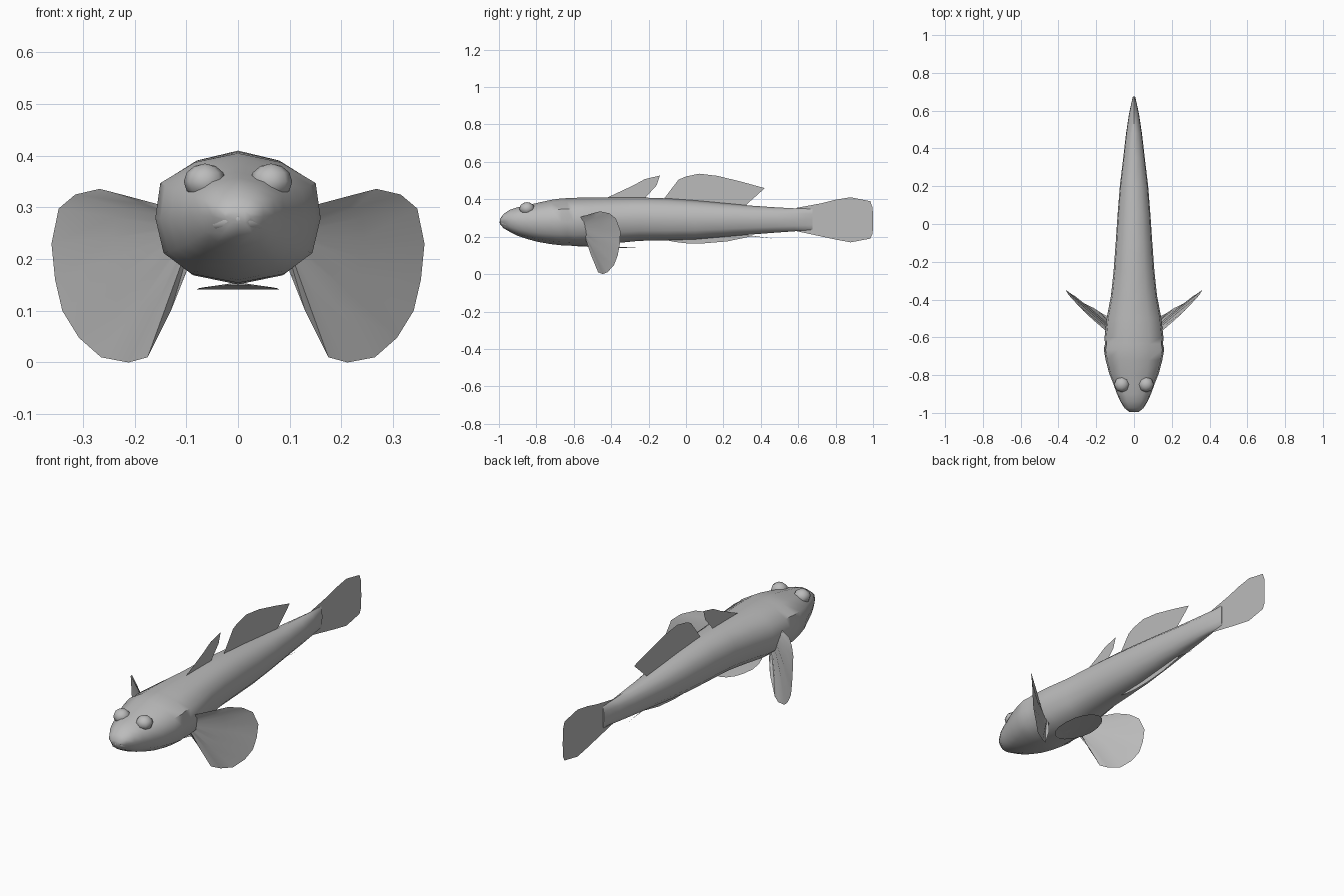
import bpy, bmesh, math
from mathutils import Vector

if "Cube" in bpy.data.objects:
    bpy.data.objects.remove(bpy.data.objects["Cube"])

grey = bpy.data.materials.new("plain grey")
grey.diffuse_color = (0.5, 0.5, 0.5, 1)
grey.use_nodes = True
grey.node_tree.nodes["Principled BSDF"].inputs["Base Color"].default_value = grey.diffuse_color


def finish(name, bm, smooth=None):
    me = bpy.data.meshes.new(name)
    bm.to_mesh(me)
    bm.free()
    ob = bpy.data.objects.new(name, me)
    bpy.context.collection.objects.link(ob)
    me.materials.append(grey)
    if smooth:
        bpy.ops.object.select_all(action='DESELECT')
        ob.select_set(True)
        bpy.context.view_layer.objects.active = ob
        bpy.ops.object.shade_smooth_by_angle(angle=math.radians(smooth))
    return ob


# Body: twelve-sided rings lofted from snout to tail root (y, half width, bottom, top)
stations = [(-0.995, .025, .268, .295), (-0.975, .05, .245, .322), (-0.94, .072, .225, .345),
            (-0.90, .09, .205, .358), (-0.85, .108, .188, .368), (-0.79, .132, .172, .382),
            (-0.72, .15, .16, .397), (-0.665, .16, .154, .405), (-0.635, .154, .153, .406),
            (-0.60, .156, .151, .408), (-0.50, .145, .152, .41), (-0.38, .122, .165, .41),
            (-0.25, .108, .178, .41), (-0.10, .097, .181, .405), (0.05, .087, .186, .394),
            (0.20, .075, .199, .38), (0.35, .057, .212, .366), (0.48, .042, .222, .357),
            (0.58, .027, .229, .352), (0.64, .014, .234, .35), (0.675, .006, .238, .347)]
half = [(0, 1), (.52, .93), (.94, .77), (1, .5), (.9, .23), (.56, .07), (0, 0)]
ring = half + [(-x, z) for x, z in half[-2:0:-1]]

bm = bmesh.new()
rings = []
for i, (y, w, lo, hi) in enumerate(stations):
    # mouth corners are drawn back a little on the snout
    rings.append([bm.verts.new((w * fx, y + (.012 if i < 2 and abs(fz - .23) < .05 else 0),
                                lo + (hi - lo) * fz)) for fx, fz in ring])
for a, b in zip(rings, rings[1:]):
    for k in range(12):
        n = (k + 1) % 12
        bm.faces.new((a[k], a[n], b[n], b[k]))
bm.faces.new(rings[0])
bm.faces.new(rings[-1][::-1])
bmesh.ops.recalc_face_normals(bm, faces=bm.faces)
finish("body", bm, 50)


# Upright fins on the centre line: outlines in (y, z)
def flat_fin(name, outline):
    bm = bmesh.new()
    bm.faces.new([bm.verts.new((0, y, z)) for y, z in outline])
    bmesh.ops.triangulate(bm, faces=bm.faces)
    finish(name, bm)


flat_fin("first_dorsal_fin", [(-.43, .405), (-.28, .475), (-.22, .508), (-.14, .527), (-.19, .505),
                              (-.157, .475), (-.225, .40)])
flat_fin("second_dorsal_fin", [(-.12, .40), (-.04, .505), (.00, .522), (.07, .537), (.17, .525),
                               (.30, .493), (.42, .46), (.405, .445), (.31, .36)])
flat_fin("anal_fin", [(-.13, .187), (-.06, .172), (.0, .165), (.10, .165), (.22, .175),
                      (.35, .202), (.47, .19), (.28, .215), (.1, .195)])
flat_fin("tail_fin", [(.59, .354), (.72, .378), (.80, .398), (.88, .411), (.985, .39), (.998, .355),
                      (1, .28), (.998, .215), (.985, .19), (.88, .17), (.80, .185), (.72, .21),
                      (.59, .23)])

# Pectoral fins: fan of rays from a short root on the flank to a rounded rim
rim = [(.15, -.565, .305), (.225, -.50, .325), (.268, -.46, .336), (.315, -.41, .325),
       (.347, -.375, .298), (.361, -.35, .23), (.354, -.354, .16), (.34, -.365, .10),
       (.308, -.385, .048), (.265, -.42, .01), (.212, -.445, 0), (.175, -.47, .01),
       (.13, -.495, .10), (.10, -.53, .175)]
top_root, low_root = Vector((.145, -.565, .30)), Vector((.10, -.535, .18))
for side, s in (("left", 1), ("right", -1)):
    bm = bmesh.new()
    inner, middle, outer = [], [], []
    for i, p in enumerate(rim):
        tip = Vector(p)
        root = top_root.lerp(low_root, i / (len(rim) - 1))
        mid = root.lerp(tip, .5) + Vector((0, .004 * (-1) ** i, 0))
        for row, v in ((inner, root), (middle, mid), (outer, tip)):
            row.append(bm.verts.new((s * v.x, v.y, v.z)))
    for a, b in ((inner, middle), (middle, outer)):
        for i in range(len(rim) - 1):
            f = (a[i], b[i], b[i + 1], a[i + 1])
            bm.faces.new(f if s < 0 else f[::-1])
    finish(side + "_pectoral_fin", bm, 40)

# Pelvic disc: shallow cupped oval under the belly
bm = bmesh.new()
hub = bm.verts.new((0, -.50, .155))
edge = []
for k in range(16):
    a = math.tau * k / 16
    edge.append(bm.verts.new((.081 * math.sin(a), -.425 - .155 * math.cos(a),
                              .141 + .008 * max(0, math.cos(a)))))
for k in range(16):
    bm.faces.new((hub, edge[(k + 1) % 16], edge[k]))
finish("pelvic_fin", bm, 40)

# Eyes: coarse bulging balls high on the head
for side, s in (("left", 1), ("right", -1)):
    bm = bmesh.new()
    bmesh.ops.create_uvsphere(bm, u_segments=8, v_segments=6, radius=1)
    for v in bm.verts:
        v.co = Vector((s * .064 + v.co.x * .041, -.85 + v.co.y * .041, .35 + v.co.z * .035))
    finish(side + "_eye", bm, 50)

# Upper lip: small rounded pad over the mouth
bm = bmesh.new()
bmesh.ops.create_uvsphere(bm, u_segments=12, v_segments=8, radius=1)
for v in bm.verts:
    v.co = Vector((v.co.x * .055, -.965 + v.co.y * .032 + .35 * abs(v.co.x) * .055,
                   .278 + v.co.z * .022 - .012 * abs(v.co.x)))
finish("upper_lip", bm, 50)
